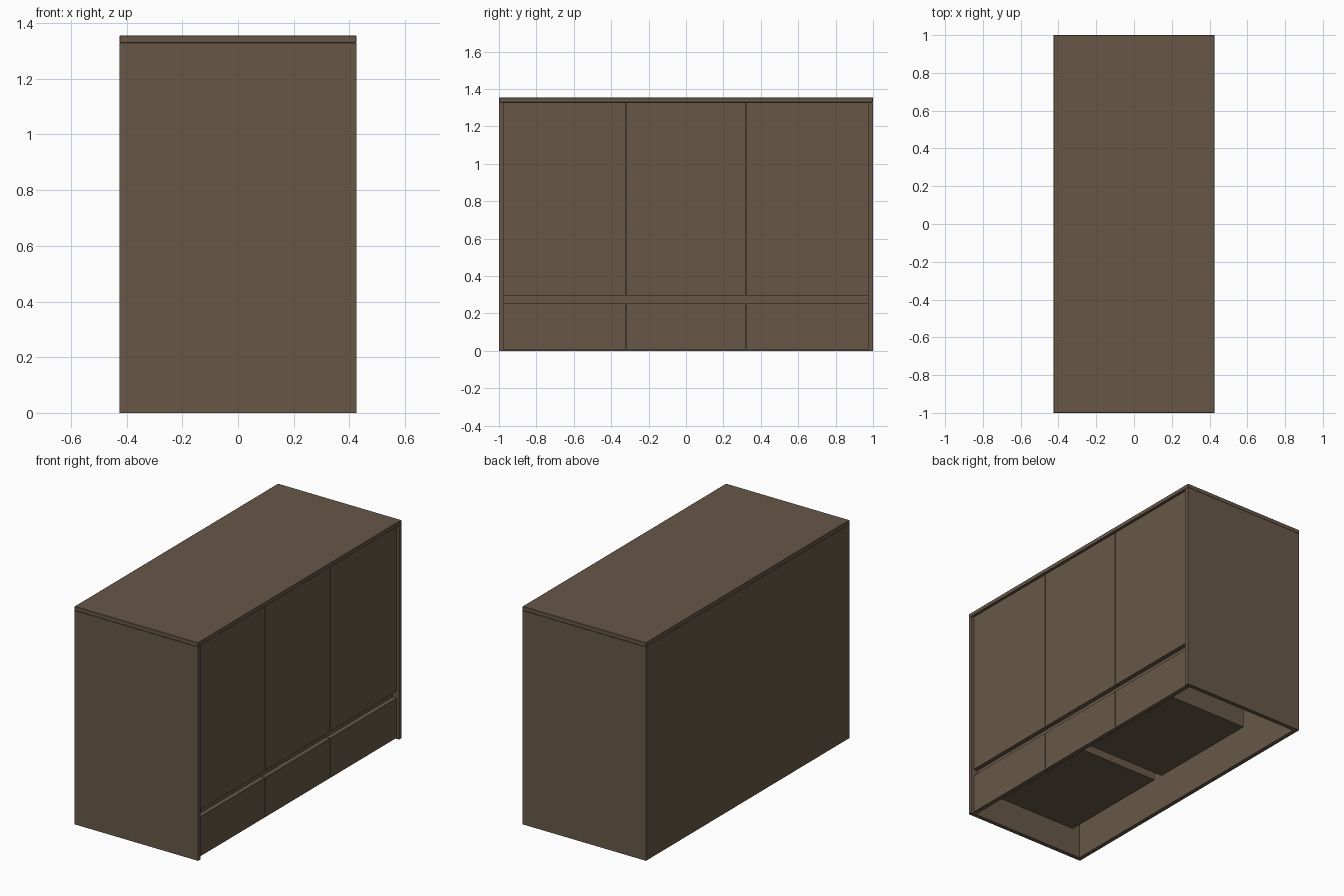
import bpy

if "Cube" in bpy.data.objects:
    bpy.data.objects.remove(bpy.data.objects["Cube"])

# One flat brown for the whole cabinet
wood = bpy.data.materials.new("dark_brown_wood")
wood.diffuse_color = (0.135, 0.097, 0.064, 1)
wood.use_nodes = True
wood.node_tree.nodes["Principled BSDF"].inputs["Base Color"].default_value = wood.diffuse_color

X, Y, H = 0.425, 1.0, 1.355   # half depth, half width, height
T = 0.026                     # panel thickness
GAP = 0.002                   # half gap between fronts


def box(name, x, y, z, bevel=0.0):
    """Box from (min, max) ranges on each axis."""
    ranges = (x, y, z)
    bpy.ops.mesh.primitive_cube_add(size=1, location=[(a + b) / 2 for a, b in ranges])
    ob = bpy.context.object
    ob.name = name
    ob.scale = [b - a for a, b in ranges]
    bpy.ops.object.transform_apply(location=False, rotation=False, scale=True)
    ob.data.materials.append(wood)
    if bevel:
        m = ob.modifiers.new("edge", "BEVEL")
        m.width = bevel
        m.segments = 1
    return ob


# Carcass: open underneath and on the +x side
box("top_panel", (-X, X), (-Y, Y), (H - T, H), 0.002)
box("back_panel", (-X, -X + T), (-Y + T, Y - T), (0, H - T))
for side, name in ((-1, "left"), (1, "right")):
    a, b = sorted((side * Y, side * (Y - T)))
    box(name + "_side_panel", (-X, X), (a, b), (0, H - T))

# Recessed rail between the upper doors and the lower drawer fronts
box("middle_rail", (0.355, 0.382), (-Y + T, Y - T), (0.235, 0.315))

# Three doors above, three drawer fronts below
cuts = (-Y + T, -0.32, 0.32, Y - T)
for i in range(3):
    y = (cuts[i] + GAP, cuts[i + 1] - GAP)
    box(f"door_{i + 1}", (0.383, 0.411), y, (0.297, H - T - GAP))
    box(f"drawer_front_{i + 1}", (0.383, 0.411), y, (0.008, 0.254))

# Two drawer boxes behind the lower fronts
for side, name in ((-1, "left"), (1, "right")):
    a, b = sorted((side * 0.032, side * 0.78))
    box(name + "_drawer_box", (-0.185, 0.382), (a, b), (0.03, 0.23))
